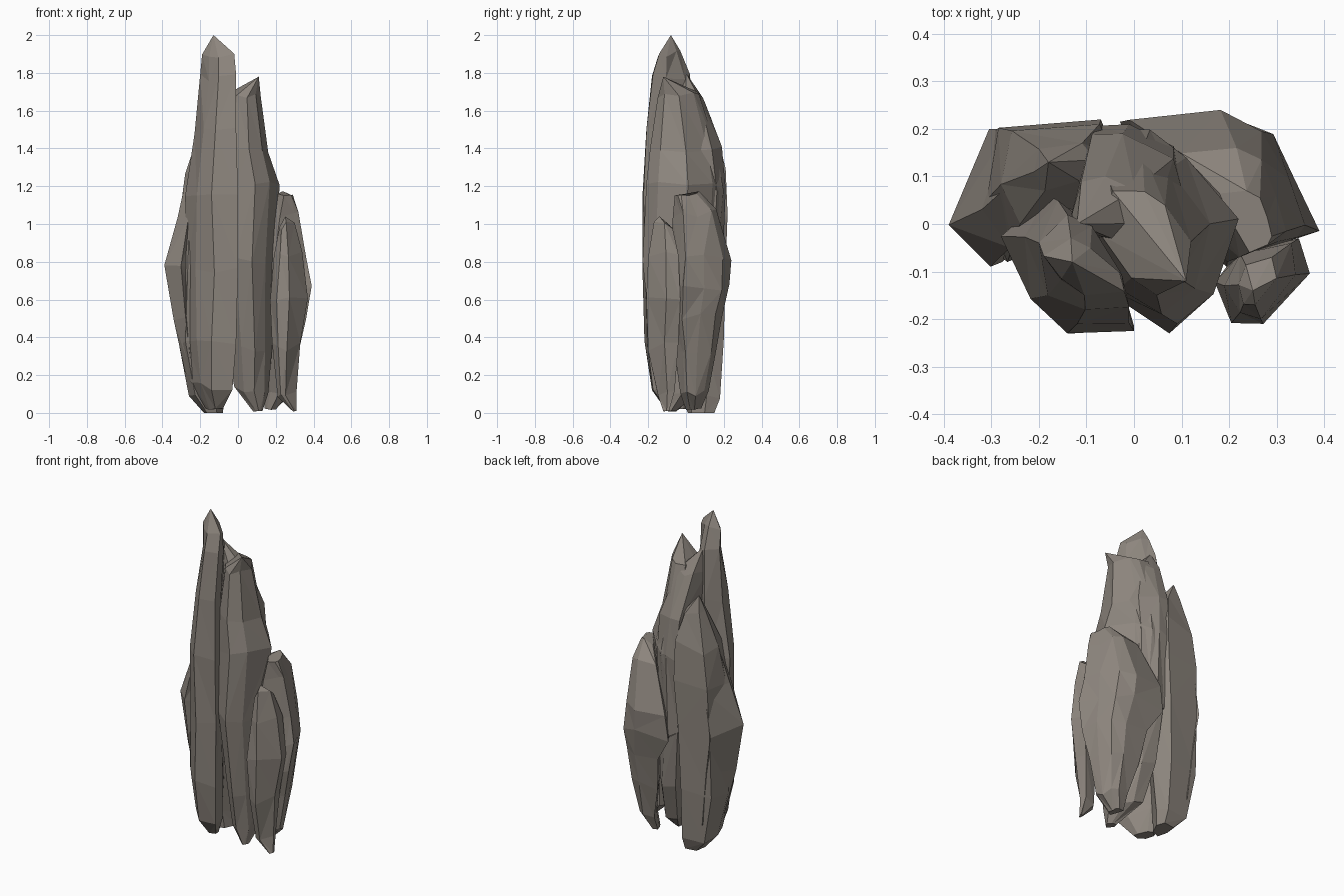
import bpy
import bmesh
import random

cube = bpy.data.objects.get("Cube")
if cube:
    bpy.data.objects.remove(cube, do_unlink=True)

# One stone colour for the whole cluster
stone = bpy.data.materials.new("warm_grey_stone")
stone.use_nodes = True
stone_colour = (0.27, 0.24, 0.21, 1.0)
stone.diffuse_color = stone_colour
stone.node_tree.nodes["Principled BSDF"].inputs["Base Color"].default_value = stone_colour


def fit(values, low, high):
    """Stretch a list of values so that it spans low to high."""
    smallest, largest = min(values), max(values)
    return [low + (value - smallest) / (largest - smallest) * (high - low) for value in values]


def ring_points(rng, plan, section):
    """Slightly uneven copy of the plan, fitted to one section in hundredths."""
    z, left, right, front, back = (value / 100 for value in section)
    rough = [(x + rng.uniform(-1, 1), y + rng.uniform(-1, 1)) for x, y in plan]
    xs = fit([point[0] for point in rough], left, right)
    ys = fit([point[1] for point in rough], front, back)
    # Uneven heights break up the horizontal bands
    wobble = min(0.025, z * 0.2)
    return [(x, y, z + rng.uniform(-wobble, wobble)) for x, y in zip(xs, ys)]


def shard(name, seed, plan, sections, tip=None):
    """Faceted stone spike: a plan outline stacked through
    sections given as (height, left, right, front, back)."""
    rng = random.Random(seed)
    sides = len(plan)
    bm = bmesh.new()
    rings = []
    for section in sections:
        points = ring_points(rng, plan, section)
        rings.append([bm.verts.new(point) for point in points])

    # Triangles between neighbouring rings, with diagonals either way
    for low, high in zip(rings, rings[1:]):
        for index in range(sides):
            after = (index + 1) % sides
            if rng.random() < 0.5:
                bm.faces.new((low[index], low[after], high[index]))
                bm.faces.new((low[after], high[after], high[index]))
            else:
                bm.faces.new((low[index], low[after], high[after]))
                bm.faces.new((low[index], high[after], high[index]))

    # Closed base, and a pointed or blunt top
    bm.faces.new(list(reversed(rings[0])))
    if tip:
        peak = bm.verts.new([value / 100 for value in tip])
        for index in range(sides):
            bm.faces.new((rings[-1][index], rings[-1][(index + 1) % sides], peak))
    else:
        bm.faces.new(rings[-1])

    bmesh.ops.recalc_face_normals(bm, faces=bm.faces)
    mesh = bpy.data.meshes.new(name)
    bm.to_mesh(mesh)
    bm.free()
    mesh.materials.append(stone)
    obj = bpy.data.objects.new(name, mesh)
    bpy.context.collection.objects.link(obj)
    return obj


# Tallest spike, front right, set diagonally
front_plan = [(-29, -2), (-23, -15), (-14, -23), (0, -22), (-2, -12), (-12, 2), (-20, 6)]
shard("tall_front_spike", 3, front_plan, [
    (2, -17, -8, -11, 0),
    (14, -25, -3, -18, 4),
    (36, -27, -1, -22, 5),
    (75, -27, 0, -23, 5),
    (115, -28, 0, -23, 6),
    (150, -23, -1, -21, 5),
    (178, -20, -1, -18, 2),
    (190, -19, -2, -15, -3),
], tip=(-13, -8, 200))

# Broad spike behind it, with an upright rear corner
broad_plan = [(-33, 5), (-28, -7), (-12, -2), (-4, 12), (-9, 22), (-30, 20)]
shard("broad_back_spike", 8, broad_plan, [
    (0, -18, -8, 1, 15),
    (9, -26, -7, -3, 18),
    (37, -31, -5, -7, 20),
    (75, -32, -4, -8, 21),
    (105, -31, -3, -5, 22),
    (127, -28, -4, 0, 21),
    (147, -21, -8, 7, 17),
], tip=(-18, 13, 157))

# Side edge jutting out of the broad spike
edge_plan = [(-39, 2), (-30, -7), (-20, 6), (-30, 20)]
shard("broad_spike_side_edge", 4, edge_plan, [
    (20, -28, -20, -4, 18),
    (50, -34, -20, -8, 19),
    (76, -39, -20, -9, 20),
    (105, -32, -20, -5, 20),
    (122, -28, -20, 0, 19),
])

# Thick centre spike
centre_plan = [(-13, 1), (-2, -16), (8, -23), (17, -16), (22, -1), (11, 13), (4, 18), (-9, 19)]
shard("centre_spike", 5, centre_plan, [
    (1, 8, 13, -11, -5),
    (12, -2, 16, -14, 8),
    (35, -6, 18, -18, 15),
    (80, -10, 20, -23, 18),
    (120, -12, 22, -21, 20),
    (140, -12, 16, -19, 18),
    (168, -7, 12, -15, 7),
], tip=(11, -12, 178))

# Crest rising from the rear of the centre
crest_plan = [(-13, 0), (0, -4), (12, 2), (8, 15), (-2, 21), (-9, 19)]
shard("centre_back_crest", 12, crest_plan, [
    (70, -11, 10, -3, 19),
    (118, -13, 14, -5, 21),
    (140, -13, 12, -5, 19),
    (166, -14, 4, -3, 10),
], tip=(-12, 0, 180))

# Wide, blunt boulder on the left, reaching round the rear
boulder_plan = [(39, -1), (35, 9), (29, 19), (18, 24), (-4, 22), (6, 6), (20, -9), (34, -4)]
shard("left_boulder", 21, boulder_plan, [
    (2, 14, 20, 0, 8),
    (10, 14, 28, -3, 12),
    (32, 9, 32, -6, 16),
    (50, 6, 36, -8, 19),
    (66, -3, 39, -9, 23),
    (82, -1, 36, -8, 24),
    (106, 10, 32, -7, 16),
    (115, 18, 29, -6, 7),
])

# Small spike at the front left
small_plan = [(17, -13), (21, -20), (27, -21), (37, -11), (35, -3), (22, -6)]
shard("small_front_spike", 30, small_plan, [
    (1, 29, 31, -12, -9),
    (10, 21, 31, -15, -6),
    (35, 18, 33, -20, -4),
    (60, 17, 37, -21, -3),
    (85, 19, 34, -20, -4),
    (99, 22, 30, -17, -7),
], tip=(25, -14, 104))
